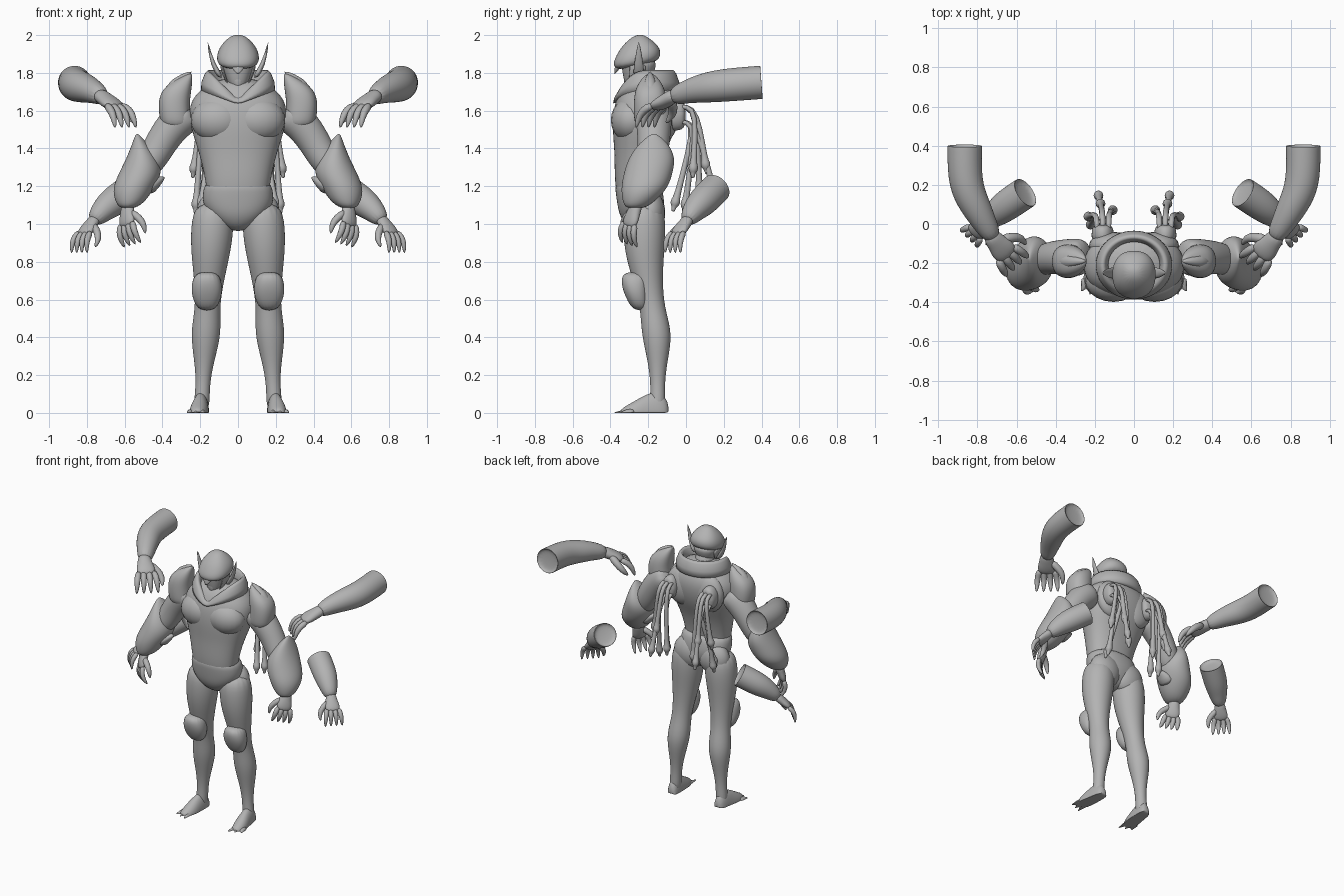
import bpy, bmesh
from math import sin, cos, tau, copysign
from mathutils import Vector, Matrix

default_cube = bpy.data.objects.get("Cube")
if default_cube:
    bpy.data.objects.remove(default_cube, do_unlink=True)

shade = .45
grey = bpy.data.materials.new("plain grey")
grey.use_nodes = True
grey.diffuse_color = (shade, shade, shade, 1)
grey.node_tree.nodes["Principled BSDF"].inputs["Base Color"].default_value = grey.diffuse_color

X, Y, Z = Matrix.Identity(3)


def finish(name, mesh_data, pair, levels=0):
    """Turn a bmesh into one object, or into a left and right pair."""
    bmesh.ops.recalc_face_normals(mesh_data, faces=mesh_data.faces)
    for side in (("left_", "right_") if pair else ("",)):
        mesh = bpy.data.meshes.new(side + name)
        if side == "right_":
            mesh_data.transform(Matrix.Scale(-1, 4, X))
            bmesh.ops.reverse_faces(mesh_data, faces=mesh_data.faces)
        mesh_data.to_mesh(mesh)
        mesh.shade_smooth()
        mesh.materials.append(grey)
        part = bpy.data.objects.new(side + name, mesh)
        bpy.context.collection.objects.link(part)
        if levels:
            smooth = part.modifiers.new("Smooth", 'SUBSURF')
            smooth.levels = smooth.render_levels = levels
    mesh_data.free()


def bridge(mesh_data, loops):
    """Join neighbouring vertex loops with quads."""
    for lower, upper in zip(loops, loops[1:]):
        for k in range(len(lower)):
            mesh_data.faces.new((lower[k], lower[k - 1], upper[k - 1], upper[k]))


def skin(name, path, radii, depths=None, axes=None, ref=Y, sides=12, power=1, pair=True, hollow=False):
    """Skin oval rings along a path; they face along it unless axes are given."""
    mesh_data = bmesh.new()
    path = [Vector(point) for point in path]
    depths = depths or radii
    loops = []
    for i, point in enumerate(path):
        if axes:
            u, v = axes
        else:
            along = path[min(i + 1, len(path) - 1)] - path[max(i - 1, 0)]
            u = along.cross(ref).normalized()
            v = u.cross(along).normalized()
        loop = []
        for k in range(sides):
            c, s = cos(tau * k / sides), sin(tau * k / sides)
            c, s = copysign(abs(c) ** power, c), copysign(abs(s) ** power, s)
            corner = point + u * radii[i] * c + v * depths[i] * s
            corner.z = max(corner.z, 0)
            loop.append(mesh_data.verts.new(corner))
        loops.append(loop)
    bridge(mesh_data, loops)
    start_cap = mesh_data.faces.new(loops[0])
    mesh_data.faces.new(loops[-1])
    if hollow:
        bmesh.ops.recalc_face_normals(mesh_data, faces=mesh_data.faces)
        for thickness, depth in ((.004, 0), (.012, -.02)):
            bmesh.ops.inset_individual(mesh_data, faces=[start_cap], thickness=thickness, depth=depth)
    finish(name, mesh_data, pair, levels=2 if sides > 8 else 1)


def stack(name, base, step, widths, fronts, backs, x=0, tilt=0, pair=False):
    """Skin level rings at even heights between a front and a back outline."""
    path = [(x, (f + b) / 2, base + step * i) for i, (f, b) in enumerate(zip(fronts, backs))]
    depths = [(b - f) / 2 for f, b in zip(fronts, backs)]
    skin(name, path, widths, depths, axes=(X, Y + Z * tilt), sides=18, power=.88, pair=pair)


def spike(name, root, middle, tip, width, flat=1, ref=Y, pair=True):
    radii = [width, width * .8, width * .1]
    skin(name, (root, middle, tip), radii, [r * flat for r in radii], ref=ref, sides=8, pair=pair)


def ball(name, center, size, pair=True):
    mesh_data = bmesh.new()
    bmesh.ops.create_uvsphere(mesh_data, u_segments=20, v_segments=12, radius=1)
    mesh_data.transform(Matrix.Translation(center) @ Matrix.Diagonal((*size, 1)))
    finish(name, mesh_data, pair)


def hand(name, wrist, along, toward_thumb, size):
    """Palm, four curled fingers and a wide-set thumb."""
    along = Vector(along).normalized()
    across = Vector(toward_thumb)
    across = (across - along * across.dot(along)).normalized()
    curl = along.cross(across)

    def at(forward, sideways, inward):
        return Vector(wrist) + (along * forward + across * sideways + curl * inward) * size

    skin(name + "_palm", [at(f, 0, 0) for f in (-.2, .1, .3, .55)], [size * w for w in (.19, .22, .29, .25)],
         [size * w for w in (.17, .16, .15, .1)], axes=(across, curl))
    thin = [size * w for w in (.1, .1, .085, .03)]
    for finger in range(4):
        spread = (finger - 1.5) * .14
        knuckles = [at(.4, spread, 0), at(.64, spread * 1.3, 0), at(.83, spread * 1.4, .1), at(1, spread * 1.5, .3)]
        skin(f"{name}_finger_{finger + 1}", knuckles, thin, ref=across, sides=8)
    skin(name + "_thumb", [at(.1, .1, 0), at(.3, .35, .1), at(.5, .48, .2), at(.75, .45, .3)],
         [r * 1.2 for r in thin], ref=curl, sides=8)


# Torso and pelvis
stack("torso", 1.08, .1, [.15, .168, .184, .21, .245, .265, .25, .1],
      [-.35, -.375, -.38, -.38, -.39, -.39, -.37, -.3], [-.16, -.16, -.14, -.11, -.06, -.035, -.035, -.1])
stack("pelvis", .96, .07, [.04, .14, .19, .19, .172],
      [-.29, -.35, -.365, -.375, -.38], [-.18, -.13, -.11, -.12, -.14])
ball("chest_muscle", (.105, -.29, 1.55), (.145, .108, .12))
ball("shoulder_blade", (.11, -.11, 1.58), (.12, .07, .14))
ball("buttock", (.1, -.19, 1.06), (.12, .08, .12))

# Collar: a raised band that splits into a V in front
collar = bmesh.new()
collar_loops = []
for radius, low, lift in ((.225, 1.62, .06), (.172, 1.66, .16), (.15, 1.66, .16), (.11, 1.66, .04)):
    band = []
    for k in range(28):
        c, s = cos(tau * k / 28), sin(tau * k / 28)
        height = low + lift * (abs(c) if s < 0 else 1)
        band.append(collar.verts.new((radius * c, radius * s * .9 - .21, height)))
    collar_loops.append(band)
bridge(collar, collar_loops + collar_loops[:1])
finish("collar", collar, pair=False, levels=1)

# Head
skin("neck", [(0, -.2, 1.65), (0, -.24, 1.85)], [.08, .07], axes=(X, Y), pair=False)
stack("face", 1.7, .06, [.03, .06, .085, .1], [-.31, -.33, -.34, -.35], [-.24, -.19, -.16, -.15])
stack("helmet", 1.83, .043, [.1, .116, .108, .08, .03],
      [-.37, -.39, -.37, -.34, -.28], [-.15, -.13, -.14, -.18, -.23], tilt=.2)
spike("brow_peak", (0, -.33, 1.9), (0, -.355, 1.85), (0, -.38, 1.79), .07, flat=.4, pair=False)
spike("chin_guard", (0, -.3, 1.8), (0, -.315, 1.76), (0, -.31, 1.7), .045, flat=.6, pair=False)
spike("cheek_plate", (.085, -.25, 1.86), (.08, -.26, 1.8), (.05, -.3, 1.73), .014, flat=4)
spike("ear_fin", (.085, -.25, 1.77), (.135, -.25, 1.84), (.162, -.25, 1.97), .018, flat=2)

# Legs: shins sit further back than thighs
leg_path, leg_radii = [], [.1, .118, .105, .08, .064, .085, .054, .034, .05]
for i in range(len(leg_radii)):
    height = 1.12 - .14 * i
    forward = min(max((height - .4) / .4, 0), 1)
    leg_path.append((.195 - .06 * height, -.15 - .07 * forward, height))
skin("leg", leg_path, leg_radii, axes=(X, Y), sides=16)
stack("knee_pad", .54, .07, [.045, .08, .084, .06], [-.28, -.32, -.345, -.34], [-.2] * 4, x=.165, pair=True)

# Feet with pointed toes
skin("foot", [(.19, -.09, 0), (.195, -.13, 0), (.2, -.2, 0), (.21, -.28, 0), (.215, -.35, 0)],
     [.03, .044, .048, .056, .03], [.05, .12, .11, .06, .02], axes=(X, Z))
for toe in range(3):
    root_x = .19 + .03 * toe
    spike(f"toe_{toe + 1}", (root_x, -.27, 0), (root_x, -.32, 0), (.18 + .045 * toe, -.385 + .02 * toe, 0),
          .026, ref=Z)

# Main arms with shoulder pads and forearm guards
shoulder, elbow, wrist = (.24, -.17, 1.6), (.44, -.175, 1.37), (.585, -.27, 1.08)
skin("upper_arm", [shoulder, (.32, -.17, 1.55), (.39, -.17, 1.46), elbow, (.5, -.2, 1.27)],
     [.1, .1, .09, .085, .07])
skin("shoulder_pad", [(.325, -.19, 1.5), (.335, -.19, 1.57), (.34, -.19, 1.65), (.32, -.19, 1.73), (.25, -.19, 1.8)],
     [.08, .085, .086, .08, .01], [.08, .09, .09, .08, .02], axes=(X, Y), power=.85)
spike("shoulder_horn", (.37, -.19, 1.66), (.33, -.19, 1.75), (.24, -.19, 1.81), .05)
skin("forearm_guard", [(.535, -.17, 1.48), (.52, -.17, 1.43), (.505, -.18, 1.35), (.515, -.2, 1.27),
                       (.555, -.22, 1.19), (.57, -.25, 1.12), wrist],
     [.006, .04, .088, .12, .115, .085, .04], [.01, .08, .13, .135, .13, .09, .05], axes=(X, Y))
spike("guard_cuff", (.49, -.22, 1.18), (.44, -.21, 1.22), (.385, -.2, 1.25), .05, flat=1.6)
hand("hand", wrist, along=(.05, -.35, -.95), toward_thumb=(-.7, -.7, 0), size=.19)


def floating_arm(name, path, radii, along, size):
    """Loose forearm, hollow at the cut end, with its own hand."""
    path = [Vector(point) for point in path]
    rim = path[0].lerp(path[1], .05)
    skin(name, [path[0], rim] + path[1:], radii[:1] + radii, ref=Z, sides=16, hollow=True)
    hand(name + "_hand", path[-1], along, Vector(along).cross(Z), size)


floating_arm("upper_floating_arm", [(.865, .4, 1.75), (.865, .2, 1.735), (.81, .09, 1.72), (.76, 0, 1.7), (.715, -.08, 1.67)],
             [.09, .09, .08, .062, .046], along=(-.14, -.16, -.1), size=.235)
floating_arm("lower_floating_arm", [(.555, .16, 1.19), (.66, .09, 1.12), (.72, .04, 1.07), (.77, 0, 1.01)],
             [.083, .084, .064, .04], along=(.5, -.5, -.65), size=.185)

# Back sockets and hanging cables that end in plugs
skin("back_socket", [(.16, -.1, 1.58), (.16, -.04, 1.58), (.16, 0, 1.58)], [.06, .06, .05],
     [.09, .09, .075], axes=(X, Z))
cable_ends = [(.11, .07, 1.2), (.17, .1, 1.34), (.23, .04, 1.32), (.19, -.05, 1.14), (.18, .14, 1.2), (.22, 0, 1.13)]
for i, end in enumerate(cable_ends):
    end = Vector(end)
    row, column = divmod(i, 3)
    start = Vector((.13 + .03 * column, -.04, 1.62 - .08 * row))
    arch = start + Y * .08
    hang = arch.lerp(end, .4) + Y * .01
    drop = (end - hang).normalized()
    plug = [end + drop * .01 * step for step in (1, 4, 5, 8)]
    skin(f"cable_{i + 1}", [start, arch, hang, end] + plug, [.016] * 4 + [.028, .028, .012, .012], ref=X, sides=8)
